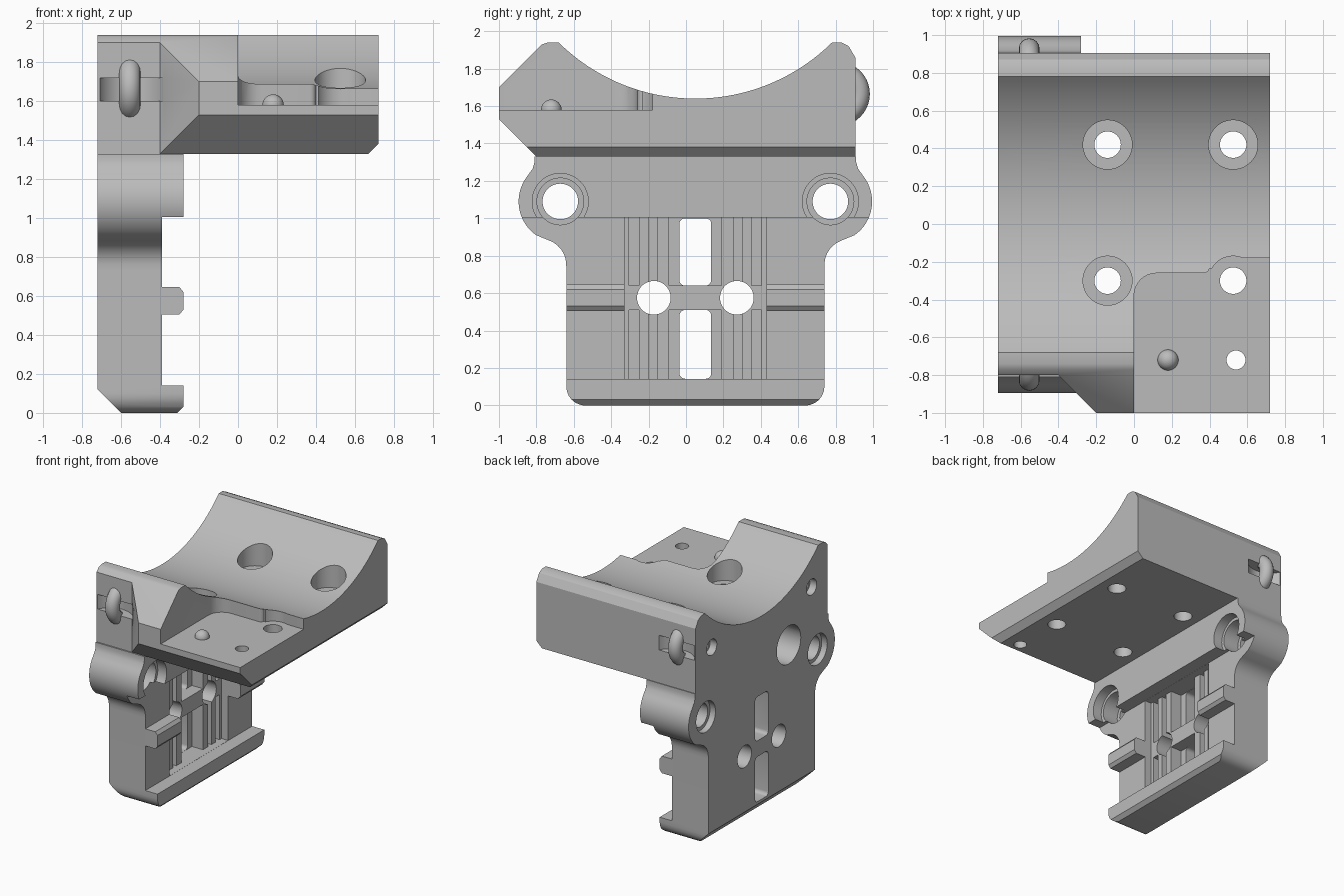
import bpy, bmesh
from math import sin, cos, pi, radians
from mathutils import Vector

cube = bpy.data.objects.get("Cube")
if cube:
    bpy.data.objects.remove(cube, do_unlink=True)

grey = bpy.data.materials.new("plain_grey")
grey.use_nodes = True
GREY = (0.5, 0.5, 0.5, 1)
grey.diffuse_color = GREY
grey.node_tree.nodes["Principled BSDF"].inputs["Base Color"].default_value = GREY


def place(axis, u, v, w):
    return {"x": (w, u, v), "y": (u, w, v), "z": (u, v, w)}[axis]


def finish(name, bm):
    bmesh.ops.recalc_face_normals(bm, faces=bm.faces)
    me = bpy.data.meshes.new(name)
    bm.to_mesh(me)
    bm.free()
    me.materials.append(grey)
    ob = bpy.data.objects.new(name, me)
    bpy.context.collection.objects.link(ob)
    return ob


def prism(name, axis, pts, a, b):
    """Extrude a 2D outline along an axis from a to b."""
    bm = bmesh.new()
    face = bm.faces.new([bm.verts.new(place(axis, u, v, a)) for u, v in pts])
    ext = bmesh.ops.extrude_face_region(bm, geom=[face])
    verts = [g for g in ext["geom"] if isinstance(g, bmesh.types.BMVert)]
    bmesh.ops.translate(bm, verts=verts, vec=Vector(place(axis, 0, 0, b - a)))
    return finish(name, bm)


def box(name, x, y, z):
    return prism(name, "z", [(x[0], y[0]), (x[1], y[0]), (x[1], y[1]), (x[0], y[1])], *z)


def arc(cu, cv, r, start, end, n):
    return [(cu + r * cos(radians(start + (end - start) * i / n)),
             cv + r * sin(radians(start + (end - start) * i / n))) for i in range(n + 1)]


def rod(axis, u, v, r, a, b):
    return prism("cutter", axis, arc(u, v, r, 0, 352.5, 47), a, b)


def rounded(y0, y1, z0, z1, r):
    return (arc(y1 - r, z1 - r, r, 0, 90, 5) + arc(y0 + r, z1 - r, r, 90, 180, 5)
            + arc(y0 + r, z0 + r, r, 180, 270, 5) + arc(y1 - r, z0 + r, r, 270, 360, 5))


def cut(ob, *cutters):
    for c in cutters:
        m = ob.modifiers.new("cut", "BOOLEAN")
        m.operation, m.solver, m.object = "DIFFERENCE", "EXACT", c
        bpy.context.view_layer.update()
        me = bpy.data.meshes.new_from_object(
            ob.evaluated_get(bpy.context.evaluated_depsgraph_get()))
        ob.modifiers.clear()
        ob.data = me
        bpy.data.objects.remove(c, do_unlink=True)


MID = 0.05                       # the saddle and plate mirror about this y
BACK, FRONT = -0.72, -0.28       # plate depth along x

# Saddle: block with a wide cylindrical trough
saddle = prism("saddle_block", "x",
               [(-0.8, 1.33), (-1, 1.53), (-1, 1.7), (-0.77, 1.93), (-0.74, 1.94)]
               + arc(MID, 2.68, 1.04, 225.4, 314.6, 48)
               + [(0.83, 1.94), (0.87, 1.92), (0.905, 1.86), (0.905, 1.33)], BACK, 0.72)
# Stepped-back front corner and lower edge chamfer
cut(saddle,
    prism("cutter", "z", [(-0.9, -1.2), (0, -1.2), (-0.4, -0.8), (-0.9, -0.8)], 1, 2.2),
    prism("cutter", "y", [(0.67, 1.33), (0.6, 1.2), (0.8, 1.2), (0.8, 1.46)], -1.2, 1.2))
# Lower corner platform with a rounded step
cut(saddle, prism("cutter", "z",
                  [(0, -1.2)] + arc(0.12, -0.38, 0.12, 180, 90, 8)
                  + arc(0.37, -0.23, 0.03, 270, 350, 4) + arc(0.525, -0.31, 0.13, 145, 90, 6)
                  + [(0.9, -0.18), (0.9, -1.2)], 1.58, 2.2))
# Screw holes with counterbores, and the platform pin hole
for x in (-0.14, 0.525):
    for y in (-0.3, 0.42):
        cut(saddle, rod("z", x, y, 0.13, 1.58, 2.3), rod("z", x, y, 0.07, 1, 2))
cut(saddle, rod("z", 0.54, -0.72, 0.05, 1, 2))
# Blind holes in the rear end
for side in (-1, 1):
    y = MID + side * 0.645
    cut(saddle, rod("x", y, 1.63, 0.065, -0.9, -0.66), rod("x", y, 1.63, 0.045, -0.9, -0.45))
cut(saddle, rod("x", -0.3, 1.27, 0.155, -0.9, -0.5))
# Curved tie grooves behind the loops
for y in (-0.878, 0.983):
    cut(saddle, rod("z", -0.55, y, 0.178, 1.6, 1.72))

# Mounting plate outline: rounded foot, neck and two round ears
half = ([(0.6, 0)] + arc(0.59, 0.1, 0.1, 285, 360, 5) + [(0.69, 0.73)]
        + arc(0.83, 0.75, 0.14, 175, 110, 6)
        + arc(0.725, 1.09, 0.22, -55, 38, 16) + [(0.87, 1.265), (0.86, 1.3), (0.86, 1.33)])
outline = [(MID + d, z) for d, z in half] + [(MID - d, z) for d, z in reversed(half)]
plate = prism("mounting_plate", "x", outline, BACK, FRONT)
# Recessed front, belt pocket and foot chamfers
cut(plate,
    box("cutter", (-0.39, 0), (-1.2, 1.2), (0.14, 1.005)),
    box("cutter", (-0.55, 0), (-0.33, 0.43), (0.141, 1.004)),
    prism("cutter", "y", [(-0.8, 0.2), (-0.8, -0.1), (-0.5, -0.1), (-0.6, 0)], -1.2, 1.2),
    prism("cutter", "y", [(-0.31, 0), (-0.33, -0.02), (-0.2, -0.02), (-0.2, 0.11)], -1.2, 1.2))
# Windows through the plate
for z0, z1 in ((0.142, 0.51), (0.64, 1)):
    cut(plate, prism("cutter", "x", rounded(MID - 0.085, MID + 0.085, z0, z1, 0.03), -0.9, 0))
# Ear bores, stepped on both sides
for side in (-1, 1):
    y = MID + side * 0.722
    cut(plate, rod("x", y, 1.09, 0.095, -0.9, 0), rod("x", y, 1.09, 0.125, -0.5, 0),
        rod("x", y, 1.09, 0.15, -0.36, 0), rod("x", y, 1.09, 0.125, -0.9, -0.67))
cut(plate, rod("x", -0.3, 1.27, 0.155, -0.9, -0.5))

# Crossbar over the pocket, pierced by two holes
bar = box("pocket_crossbar", (-0.56, -0.45), (-0.33, 0.43), (0.51, 0.64))
holes = [MID - 0.222, MID + 0.222]
for y in holes:
    cut(plate, rod("x", y, 0.575, 0.09, -0.9, 0))
    cut(bar, rod("x", y, 0.575, 0.09, -0.9, 0))
parts = [saddle, plate, bar]

# Side lugs and vertical belt ribs
for side, word in ((-1, "front"), (1, "back")):
    a, b = sorted((MID + side * 0.38, MID + side * 0.69))
    parts.append(prism(word + "_side_lug", "y",
                       [(-0.4, 0.505), (-0.3, 0.505), (FRONT, 0.53), (FRONT, 0.62),
                        (-0.3, 0.645), (-0.4, 0.645)], a, b))
    for i, (d0, d1) in enumerate(((0.14, 0.205), (0.25, 0.3), (0.355, 0.38))):
        a, b = sorted((MID + side * d0, MID + side * d1))
        rib = box(f"{word}_belt_rib_{i + 1}", (-0.56, -0.45), (a, b), (0.135, 1.01))
        for y in holes:
            cut(rib, rod("x", y, 0.575, 0.09, -0.9, 0))
        parts.append(rib)

# Tie loops: half-buried rings on the front and back
for word, y in (("front", -0.71), ("back", 0.81)):
    bpy.ops.mesh.primitive_torus_add(location=(-0.555, y, 1.665), rotation=(0, pi / 2, 0),
                                     major_radius=0.118, minor_radius=0.055,
                                     major_segments=40, minor_segments=16)
    loop = bpy.context.object
    loop.name = word + "_tie_loop"
    loop.data.materials.append(grey)
    parts.append(loop)

# Locating bump on the platform
bpy.ops.mesh.primitive_uv_sphere_add(segments=32, ring_count=16, radius=0.055,
                                     location=(0.18, -0.72, 1.58))
bump = bpy.context.object
bump.name = "locating_bump"
bump.data.materials.append(grey)
parts.append(bump)

# Smooth curved faces, keep hard edges
for ob in parts:
    bpy.ops.object.select_all(action="DESELECT")
    ob.select_set(True)
    bpy.context.view_layer.objects.active = ob
    bpy.ops.object.shade_smooth_by_angle(angle=radians(30))
